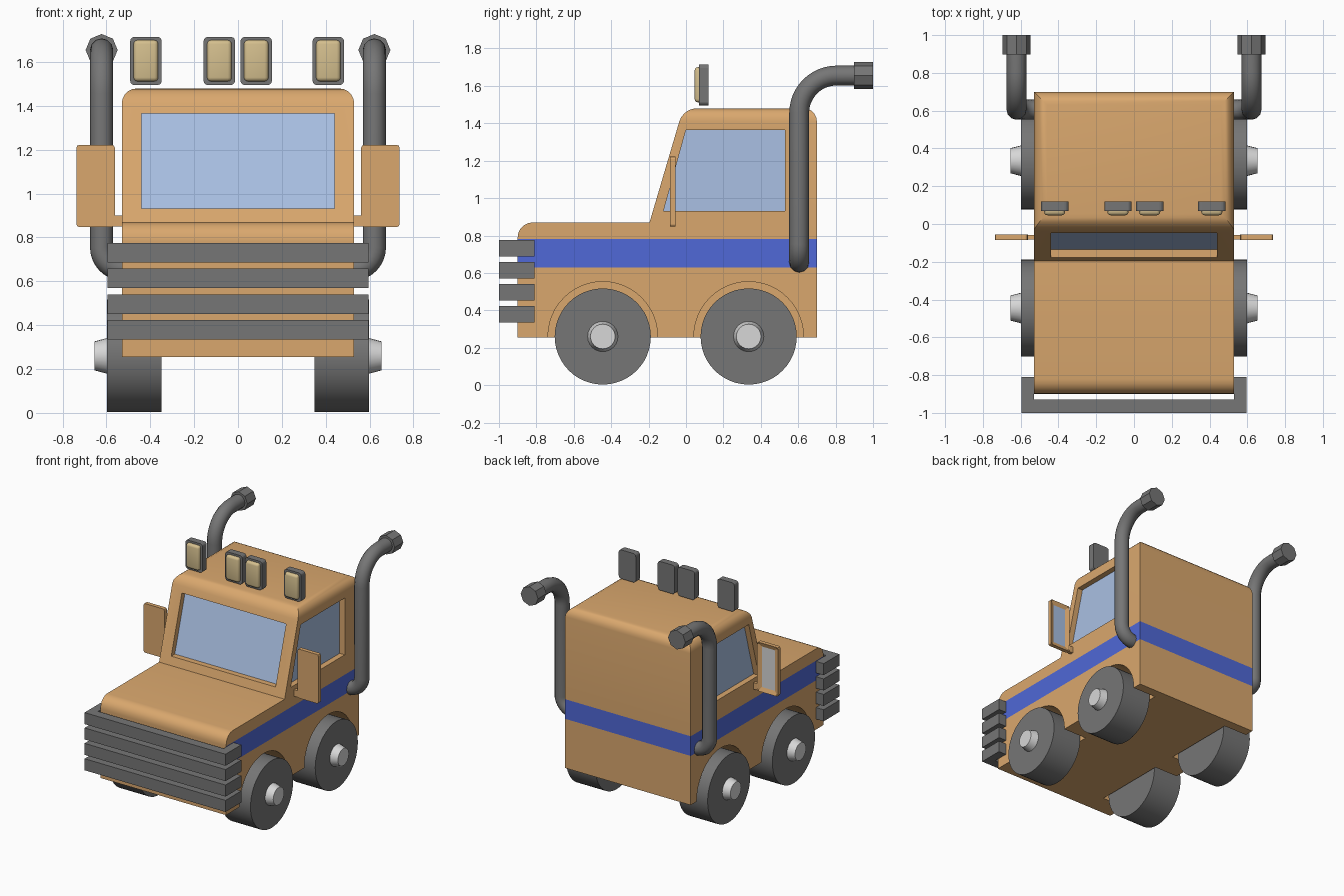
import bpy, bmesh, math
from mathutils import Matrix, Vector

if "Cube" in bpy.data.objects:
    bpy.data.objects.remove(bpy.data.objects["Cube"])


def material(name, r, g, b):
    m = bpy.data.materials.new(name)
    m.diffuse_color = (r, g, b, 1)
    m.use_nodes = True
    m.node_tree.nodes["Principled BSDF"].inputs["Base Color"].default_value = m.diffuse_color
    return m


TAN = material("tan paint", 0.70, 0.39, 0.155)
BLUE = material("blue stripe", 0.08, 0.14, 0.68)
GREY = material("dark grey", 0.18, 0.18, 0.18)
GLASS = material("pale blue glass", 0.40, 0.53, 0.77)
CREAM = material("cream lamp", 0.66, 0.52, 0.27)
SILVER = material("silver", 0.68, 0.68, 0.68)


def finish(name, bm, *mats):
    bmesh.ops.recalc_face_normals(bm, faces=bm.faces[:])
    me = bpy.data.meshes.new(name)
    bm.to_mesh(me)
    bm.free()
    ob = bpy.data.objects.new(name, me)
    bpy.context.collection.objects.link(ob)
    for m in mats:
        me.materials.append(m)
    return ob


def activate(ob):
    bpy.ops.object.select_all(action='DESELECT')
    ob.select_set(True)
    bpy.context.view_layer.objects.active = ob


def smooth(ob):
    activate(ob)
    bpy.ops.object.shade_smooth_by_angle(angle=math.radians(35))


def prism(pts, lo, hi, axis='X'):
    """Extrude a (y, z) profile along X or an (x, y) profile along Z."""
    bm = bmesh.new()
    at = (lambda p, t: (t, *p)) if axis == 'X' else (lambda p, t: (*p, t))
    face = bm.faces.new([bm.verts.new(at(p, lo)) for p in pts])
    ext = bmesh.ops.extrude_face_region(bm, geom=[face])
    step = Vector((hi - lo, 0, 0) if axis == 'X' else (0, 0, hi - lo))
    bmesh.ops.translate(bm, vec=step, verts=[v for v in ext['geom'] if isinstance(v, bmesh.types.BMVert)])
    return bm


def box(x0, x1, y0, y1, z0, z1):
    return prism([(y0, z0), (y1, z0), (y1, z1), (y0, z1)], x0, x1)


def cone(r1, r2, start, end, segs):
    """Cone or cylinder between two points."""
    a, b = Vector(start), Vector(end)
    turn = (b - a).to_track_quat('Z', 'Y').to_matrix().to_4x4()
    bm = bmesh.new()
    bmesh.ops.create_cone(bm, cap_ends=True, segments=segs, radius1=r1, radius2=r2,
                          depth=(b - a).length, matrix=Matrix.Translation((a + b) / 2) @ turn)
    return bm


def bevel(bm, test, offset, segs):
    edges = [e for e in bm.edges if test(e.verts[0].co, e.verts[1].co)]
    bmesh.ops.bevel(bm, geom=edges, offset=offset, segments=segs, profile=0.5, affect='EDGES')


def cut(ob, bm):
    cutter = finish("cutter", bm, *ob.data.materials)
    cutter.hide_render = True
    mod = ob.modifiers.new("cut", 'BOOLEAN')
    mod.operation, mod.solver, mod.object = 'DIFFERENCE', 'EXACT', cutter
    activate(ob)
    bpy.ops.object.modifier_apply(modifier=mod.name)
    bpy.data.objects.remove(cutter)


def slope(z):
    """Y position of the windshield plane at a height."""
    return -0.195 + (z - 0.87) * 0.295


W = 0.53
AXLES = (-0.445, 0.335)
AZ = 0.26

# Body: side profile, rounded roof and hood nose, stripe on sides and back
bm = prism([(-0.9, 0.255), (0.7, 0.255), (0.7, 1.48), (slope(1.48), 1.48),
            (slope(0.87), 0.87), (-0.9, 0.87)], -W, W)
bevel(bm, lambda a, b: a.z > 1.4 and b.z > 1.4, 0.07, 5)
bevel(bm, lambda a, b: a.y < -0.85 and b.y < -0.85 and a.z > 0.8 and b.z > 0.8, 0.08, 5)
for z in (0.63, 0.78):
    bmesh.ops.bisect_plane(bm, geom=bm.verts[:] + bm.edges[:] + bm.faces[:],
                           plane_co=(0, 0, z), plane_no=(0, 0, 1))
bmesh.ops.recalc_face_normals(bm, faces=bm.faces[:])
for f in bm.faces:
    if 0.63 < f.calc_center_median().z < 0.78 and f.normal.y > -0.5:
        f.material_index = 1
body = finish("body", bm, TAN, BLUE)

# Wheel wells
for s in (1, -1):
    for y in AXLES:
        cut(body, cone(0.293, 0.293, (s * 0.33, y, AZ), (s * 0.65, y, AZ), 48))

# Recessed windows
Z0, Z1 = 0.932, 1.365


def shield(d0, d1):
    return [(slope(Z0) + d0, Z0), (slope(Z0) + d1, Z0), (slope(Z1) + d1, Z1), (slope(Z1) + d0, Z1)]


side = [(-0.12, Z0), (0.53, Z0), (0.53, Z1), (0.0, Z1)]
cut(body, prism(shield(-0.15, 0.05), -0.44, 0.44))
finish("windshield", prism(shield(0.043, 0.051), -0.44, 0.44), GLASS)
for s in (1, -1):
    cut(body, prism(side, s * 0.48, s * 0.6))
    finish("side_window", prism(side, s * 0.479, s * 0.487), GLASS)
smooth(body)

# Wheels and hubs
for s in (1, -1):
    for y in AXLES:
        smooth(finish("wheel", cone(0.257, 0.257, (s * 0.35, y, AZ), (s * 0.597, y, AZ), 48), GREY))
        smooth(finish("hub", cone(0.083, 0.066, (s * 0.59, y, AZ), (s * 0.655, y, AZ), 24), SILVER))

# Front guard: four U-shaped bars
o, i = 0.595, W
bar = [(-o, -1), (o, -1), (o, -0.81), (i, -0.81), (i, -0.93), (-i, -0.93), (-i, -0.81), (-o, -0.81)]
for z in (0.335, 0.452, 0.57, 0.687):
    finish("guard_bar", prism(bar, z, z + 0.088, 'Z'), GREY)

# Roof lamps
for x in (-0.42, -0.085, 0.083, 0.412):
    bm = box(x - 0.072, x + 0.072, 0.07, 0.12, 1.495, 1.715)
    bevel(bm, lambda a, b: abs(a.y - b.y) > 0.01, 0.02, 3)
    finish("lamp_housing", bm, GREY)
    bm = box(x - 0.056, x + 0.056, 0.046, 0.1, 1.512, 1.7)
    bevel(bm, lambda a, b: a.y < 0.05 or b.y < 0.05, 0.018, 3)
    smooth(finish("lamp_lens", bm, CREAM))

# Side mirrors with a recessed glass on the rear face
for s, pane in ((1, GLASS), (-1, SILVER)):
    bm = box(s * 0.562, s * 0.737, -0.085, -0.055, 0.848, 1.222)
    bevel(bm, lambda a, b: abs(a.y - b.y) > 0.01, 0.012, 2)
    bmesh.ops.recalc_face_normals(bm, faces=bm.faces[:])
    back = max(bm.faces, key=lambda f: f.normal.y)
    bmesh.ops.inset_region(bm, faces=[back], thickness=0.033)
    bmesh.ops.translate(bm, vec=(0, -0.012, 0), verts=back.verts[:])
    back.material_index = 1
    finish("mirror", bm, TAN, pane)
    finish("mirror_arm", box(s * 0.5, s * 0.575, -0.083, -0.057, 0.85, 0.9), TAN)

# Exhaust stacks: swept pipe with octagonal tip
for s in (1, -1):
    path = [(0.50, 0.605, 0.655)]
    for k in range(9):
        a = math.pi / 2 * k / 8
        path.append((0.522 + 0.1 * math.sin(a), 0.605, 0.755 - 0.1 * math.cos(a)))
    for k in range(13):
        a = math.pi / 2 * k / 12
        path.append((0.622, 0.805 - 0.2 * math.cos(a), 1.455 + 0.2 * math.sin(a)))
    path.append((0.622, 0.93, 1.655))
    cu = bpy.data.curves.new("exhaust_pipe", 'CURVE')
    cu.dimensions = '3D'
    cu.bevel_depth, cu.bevel_resolution, cu.use_fill_caps = 0.053, 4, True
    sp = cu.splines.new('POLY')
    sp.points.add(len(path) - 1)
    for p, (x, y, z) in zip(sp.points, path):
        p.co = (s * x, y, z, 1)
    cu.materials.append(GREY)
    pipe = bpy.data.objects.new("exhaust_pipe", cu)
    bpy.context.collection.objects.link(pipe)
    activate(pipe)
    bpy.ops.object.convert(target='MESH')
    smooth(bpy.context.object)
    finish("exhaust_tip", cone(0.073, 0.073, (s * 0.622, 0.897, 1.655), (s * 0.622, 1.0, 1.655), 8), GREY)
